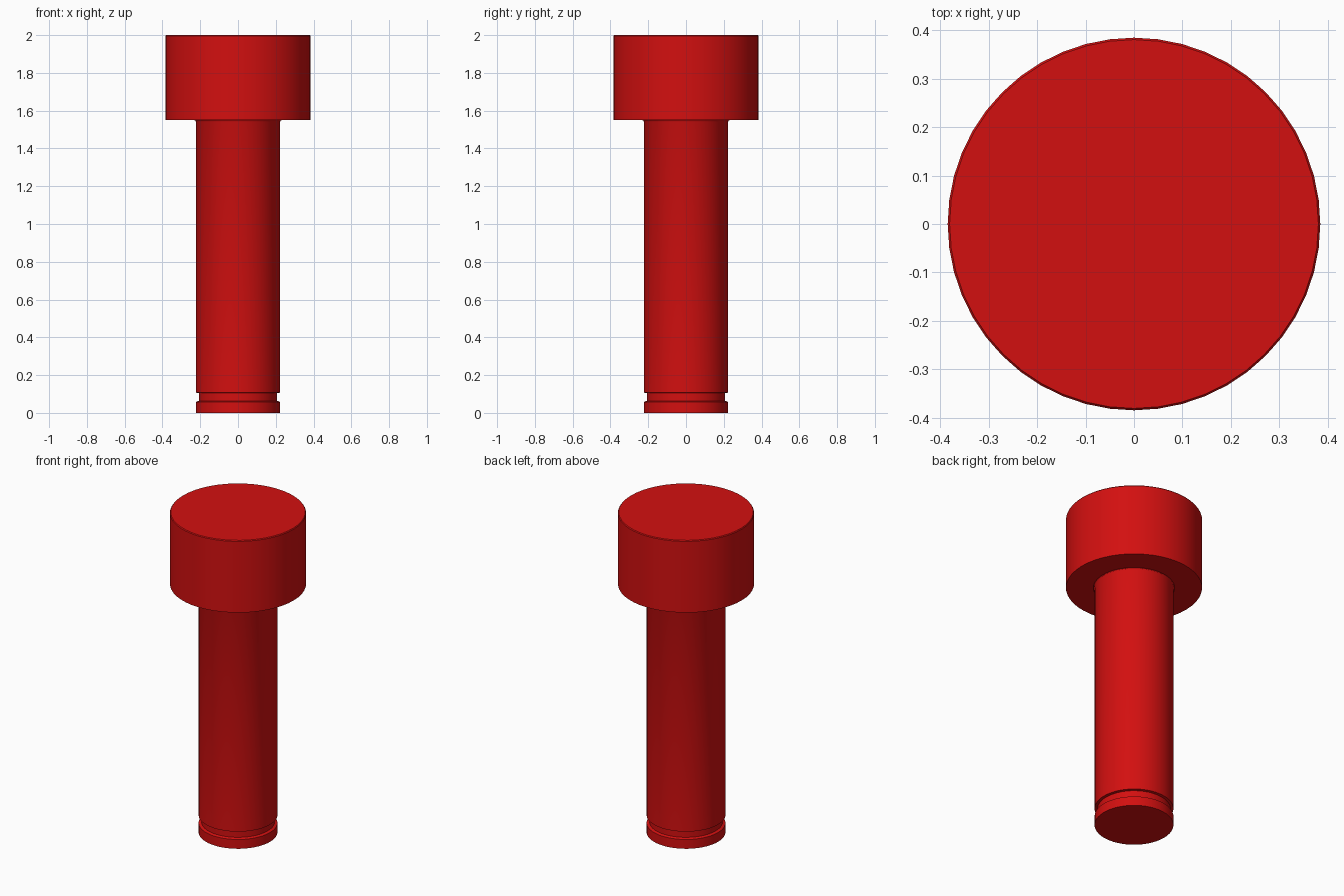
import bpy
import bmesh
import math

cube = bpy.data.objects.get("Cube")
if cube:
    bpy.data.objects.remove(cube, do_unlink=True)

SIDES = 48

# Single red finish
red = bpy.data.materials.new("red")
red.use_nodes = True
red.diffuse_color = (0.65, 0.005, 0.005, 1)
red.node_tree.nodes["Principled BSDF"].inputs["Base Color"].default_value = red.diffuse_color


def lathe(name, profile):
    """Closed solid turned around z from (radius, height) points, bottom to top."""
    bm = bmesh.new()
    rings = []
    for r, z in profile:
        rings.append([bm.verts.new((r * math.cos(2 * math.pi * i / SIDES),
                                    r * math.sin(2 * math.pi * i / SIDES), z))
                      for i in range(SIDES)])
    for low, high in zip(rings, rings[1:]):
        for i in range(SIDES):
            j = (i + 1) % SIDES
            bm.faces.new((low[i], low[j], high[j], high[i]))
    bm.faces.new(rings[0][::-1])
    bm.faces.new(rings[-1])
    mesh = bpy.data.meshes.new(name)
    bm.to_mesh(mesh)
    bm.free()
    mesh.materials.append(red)
    obj = bpy.data.objects.new(name, mesh)
    bpy.context.collection.objects.link(obj)
    bpy.ops.object.select_all(action='DESELECT')
    obj.select_set(True)
    bpy.context.view_layer.objects.active = obj
    bpy.ops.object.shade_smooth_by_angle(angle=math.radians(30))
    return obj


# Shaft with a retaining groove near the foot and a small fillet under the head
lathe("shaft", [(0.223, 0), (0.223, 0.058), (0.207, 0.064), (0.207, 0.105),
                (0.223, 0.107), (0.223, 1.54), (0.226, 1.547), (0.233, 1.552)])

# Wide head with a slightly eased top edge
lathe("head", [(0.385, 1.55), (0.385, 1.995), (0.381, 2.0)])
